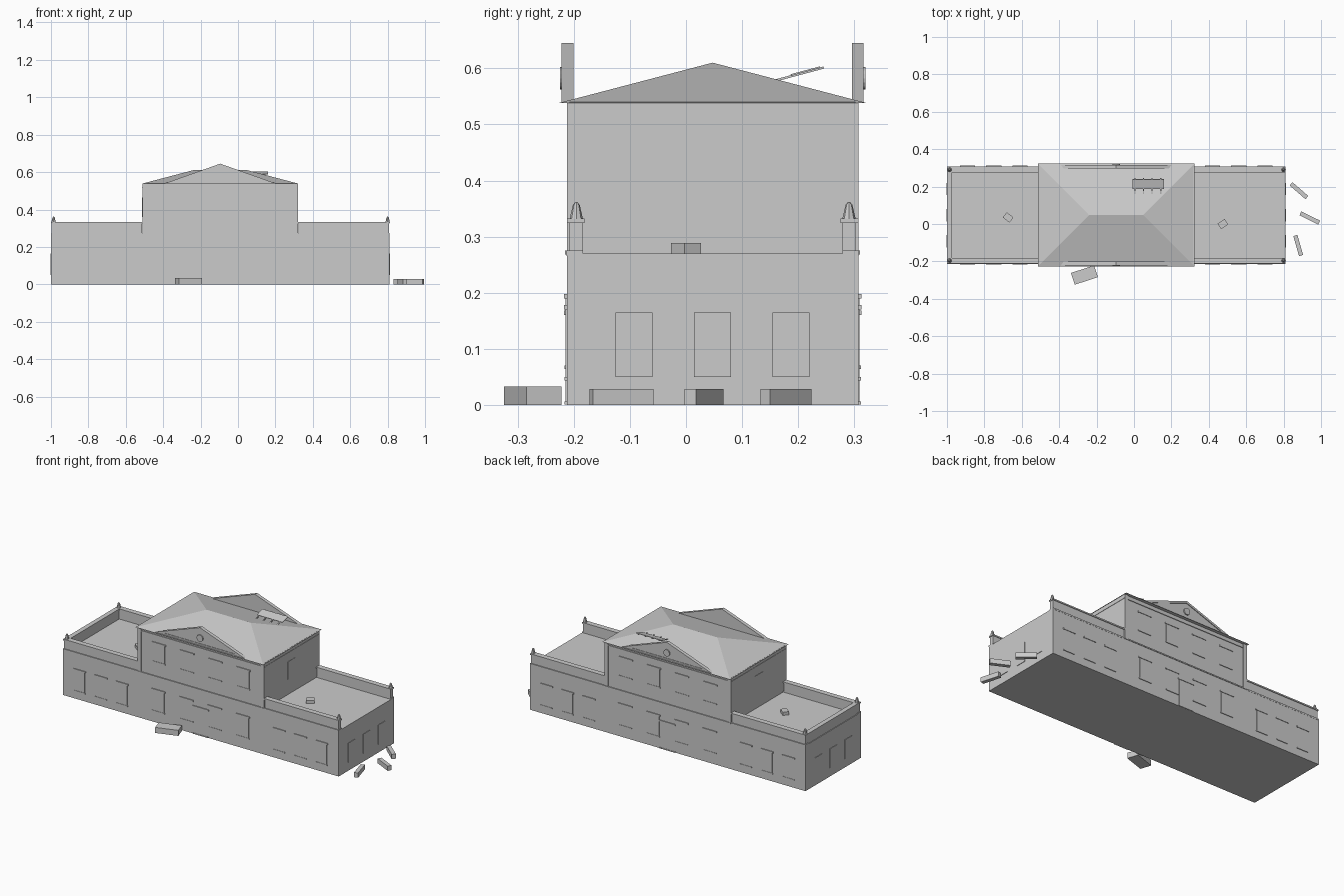
import bpy, bmesh, math
from mathutils import Matrix

old = bpy.data.objects.get("Cube")
if old:
    bpy.data.objects.remove(old, do_unlink=True)

stone = bpy.data.materials.new("pale_grey_stone")
stone.use_nodes = True
GREY = (0.6, 0.6, 0.6, 1)
stone.diffuse_color = GREY
stone.node_tree.nodes["Principled BSDF"].inputs["Base Color"].default_value = GREY

CX, CY = -0.095, 0.0475   # centre of the building
BASE_Y = 0.26             # half depth of the lower storey
TOP_Y = 0.255             # half depth of the upper storey
X0, X1 = -1.0, 0.81       # ends of the wings
HALL0, HALL1 = -0.51, 0.32


def finish(name, bm):
    bmesh.ops.recalc_face_normals(bm, faces=bm.faces)
    mesh = bpy.data.meshes.new(name)
    bm.to_mesh(mesh)
    bm.free()
    mesh.materials.append(stone)
    obj = bpy.data.objects.new(name, mesh)
    bpy.context.collection.objects.link(obj)
    return obj


def box(name, x0, x1, y0, y1, z0, z1):
    bm = bmesh.new()
    bmesh.ops.create_cube(bm, size=1)
    bmesh.ops.scale(bm, vec=(x1 - x0, abs(y1 - y0), z1 - z0), verts=bm.verts)
    bmesh.ops.translate(bm, vec=((x0 + x1) / 2, (y0 + y1) / 2, (z0 + z1) / 2), verts=bm.verts)
    return finish(name, bm)


def block(name, centre, size, turn=0, tilt=0):
    """Loose box, turned about z and tilted about x."""
    obj = box(name, *[s * v / 2 for v in size for s in (-1, 1)])
    obj.data.transform(Matrix.Translation(centre) @ Matrix.Rotation(math.radians(turn), 4, 'Z')
                       @ Matrix.Rotation(math.radians(tilt), 4, 'X'))
    return obj


def prism(name, outline, y0, y1):
    """Extrude an x-z outline along y."""
    bm = bmesh.new()
    face = bm.faces.new([bm.verts.new((x, y0, z)) for x, z in outline])
    new = bmesh.ops.extrude_face_region(bm, geom=[face])["geom"]
    bmesh.ops.translate(bm, vec=(0, y1 - y0, 0),
                        verts=[v for v in new if isinstance(v, bmesh.types.BMVert)])
    return finish(name, bm)


def cone(name, centre, r1, r2, depth, sides, axis_y=False):
    bm = bmesh.new()
    bmesh.ops.create_cone(bm, cap_ends=True, segments=sides, radius1=r1, radius2=r2, depth=depth)
    obj = finish(name, bm)
    turn = Matrix.Rotation(math.pi / 2, 4, 'X') if axis_y else Matrix()
    obj.data.transform(Matrix.Translation(centre) @ turn)
    return obj


# Main masses
box("lower_storey", X0, X1, CY - BASE_Y, CY + BASE_Y, 0, 0.27)
box("upper_storey", HALL0, HALL1, CY - TOP_Y, CY + TOP_Y, 0.26, 0.54)

# Hipped roof with a short ridge over thin eaves
bm = bmesh.new()
eave = [bm.verts.new((x, CY + s * 0.275, 0.538))
        for x, s in ((HALL0 - .004, -1), (HALL1 + .004, -1), (HALL1 + .004, 1), (HALL0 - .004, 1))]
ridge = [bm.verts.new((x, CY, 0.61)) for x in (-0.24, 0.05)]
a, b, c, d = eave
for f in ((a, b, ridge[1], ridge[0]), (b, c, ridge[1]),
          (c, d, ridge[0], ridge[1]), (d, a, ridge[0]), (d, c, b, a)):
    bm.faces.new(f)
finish("hipped_roof", bm)

# Broken roof patch: four bare rafters under a lifted board
for i in range(4):
    block("rafter", (0.005 + 0.046 * i, 0.203, 0.590), (0.006, 0.088, 0.004), tilt=15)
block("lifted_roof_board", (0.077, 0.213, 0.595), (0.168, 0.054, 0.003), tilt=15)


def window(name, x, z0, z1, s, half_depth, w=0.075):
    """Thin pane with a hood and a sill on the front or back wall."""
    wall = CY + s * half_depth
    box(name, x - w / 2, x + w / 2, wall - s * .002, wall + s * .002, z0, z1)
    box(name + "_hood", x - w / 2 - .008, x + w / 2 + .008, wall - s * .002, wall + s * .005, z1, z1 + .008)
    box(name + "_sill", x - w / 2 - .005, x + w / 2 + .005, wall - s * .002, wall + s * .004, z0 - .006, z0)


for s in (-1, 1):
    wall, top = CY + s * BASE_Y, CY + s * TOP_Y

    # Pediment with raised raking frame and medallion
    prism("pediment", [(CX - .295, .54), (CX + .295, .54), (CX, .645)], CY + s * .248, CY + s * .265)
    for m in (-1, 1):
        prism("raking_cornice", [(CX + m * .295, .54), (CX, .645), (CX, .632), (CX + m * .258, .54)],
              CY + s * .263, CY + s * .269)
    box("pediment_base", CX - .26, CX + .26, CY + s * .263, CY + s * .268, .54, .549)
    cone("medallion", (CX, CY + s * .268, .582), .02, .02, .008, 16, True)

    # Mouldings and corner pilasters
    box("string_course", HALL0, HALL1, wall - s * .003, wall + s * .003, .268, .275)
    box("frieze_moulding", HALL0, HALL1, top - s * .003, top + s * .004, .514, .519)
    for x in (HALL0, HALL1 - .022):
        box("pilaster", x, x + .022, top - s * .003, top + s * .005, 0, .538)

    # Windows and door
    for i in range(4):
        x = CX + (i - 1.5) * 0.185
        window("upper_window", x, .36, .465, s, TOP_Y)
        window("lower_window", x, .07, .19, s, BASE_Y)
    window("door", CX, .0065, .16, s, BASE_Y, .09)
    for m in (-1, 1):
        for i in range(3):
            window("wing_window", CX + m * (.515 + .14 * i), .05, .17, s, BASE_Y, .065)

    # Long wing parapets with coping and base band
    for name, x0, x1 in (("west", X0, HALL0), ("east", HALL1, X1)):
        y_out, y_in = CY + s * .2555, CY + s * .231
        box(name + "_parapet", x0 + .004, x1 - .004, y_in, y_out, .268, .324)
        box(name + "_coping", x0, x1, y_in - s * .003, y_out + s * .004, .324, .332)
        box(name + "_base_band", x0, x1, y_in, wall + s * .001, .266, .275)

    # Corner finials
    for x in (X0 + .014, X1 - .01):
        cone("finial", (x, CY + s * .243, .344), .012, .006, .026, 8)
        cone("finial_tip", (x, CY + s * .243, .359), .006, .002, .006, 8)

# Short parapet on one end only
box("end_parapet", X0 + .004, X0 + .025, CY - .25, CY + .25, .268, .324)
box("end_coping", X0, X0 + .028, CY - .25, CY + .25, .324, .332)

# End wall windows
for x in (X0, X1):
    for i in (-1, 0, 1):
        y = CY + i * .14
        box("end_window", x - .003, x + .003, y - .033, y + .033, .05, .165)

# Side wall mouldings of the upper storey
for x in (HALL0, HALL1):
    box("side_frieze", x - .002, x + .002, CY - TOP_Y, CY + TOP_Y, .514, .519)
    box("side_window", x - .002, x + .002, CY - .04, CY + .04, .36, .465)

# Fallen masonry on the ground and on the wing roofs
block("fallen_slab", (-.265, -.273, .0165), (.13, .066, .033), 18)
for x, y, turn in ((.882, .178, -41), (.94, .032, -26), (.878, -.115, -74)):
    block("fallen_beam", (x, y, .014), (.112, .023, .028), turn)
for x, y, turn in ((-.673, .035, -38), (.475, .0, 33)):
    block("roof_rubble", (x, y, .279), (.045, .035, .02), turn)
